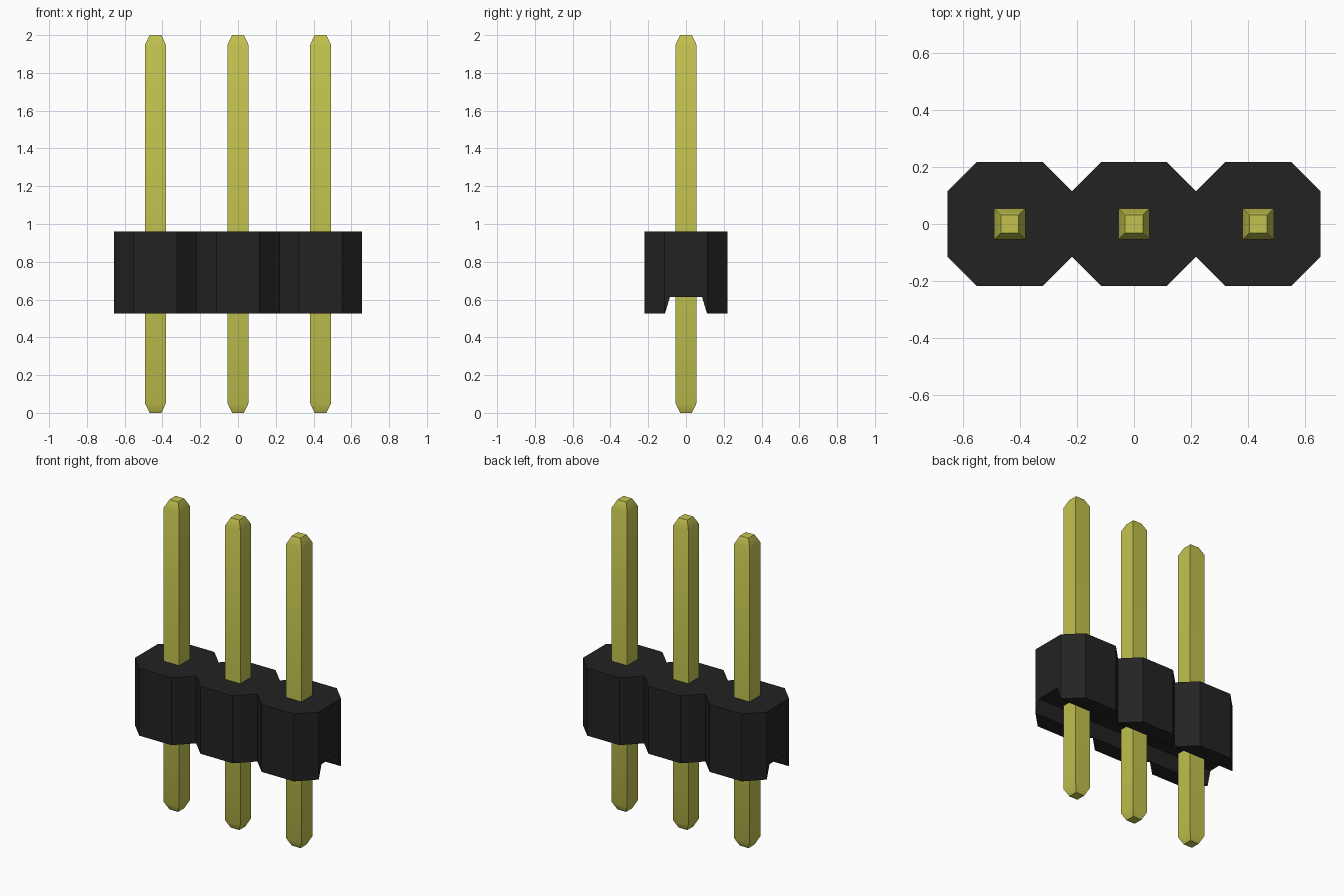
import bpy
import bmesh

if "Cube" in bpy.data.objects:
    bpy.data.objects.remove(bpy.data.objects["Cube"])

PITCH = 0.437
HALF = PITCH / 2          # half width of one housing cell
FLAT = 0.115              # half length of each straight octagon side
Z0, Z1 = 0.525, 0.96      # housing bottom and top


def material(name, rgb):
    m = bpy.data.materials.new(name)
    m.diffuse_color = (*rgb, 1)
    m.use_nodes = True
    m.node_tree.nodes["Principled BSDF"].inputs["Base Color"].default_value = m.diffuse_color
    return m


black = material("black plastic", (0.0165, 0.0165, 0.0165))
gold = material("yellow metal", (0.54, 0.54, 0.078))


def loft(name, rings, mat):
    """Closed solid through a list of matching point rings."""
    bm = bmesh.new()
    loops = [[bm.verts.new(p) for p in r] for r in rings]
    n = len(loops[0])
    for a, b in zip(loops, loops[1:]):
        for i in range(n):
            j = (i + 1) % n
            bm.faces.new((a[i], a[j], b[j], b[i]))
    bm.faces.new(loops[0][::-1])
    bm.faces.new(loops[-1])
    bmesh.ops.recalc_face_normals(bm, faces=bm.faces)
    me = bpy.data.meshes.new(name)
    bm.to_mesh(me)
    bm.free()
    me.materials.append(mat)
    ob = bpy.data.objects.new(name, me)
    bpy.context.collection.objects.link(ob)
    return ob


def activate(ob):
    bpy.ops.object.select_all(action='DESELECT')
    ob.select_set(True)
    bpy.context.view_layer.objects.active = ob


# Housing: three joined octagons in one outline
front = [(-1.5 * PITCH, -FLAT)]
for k in (-1, 0, 1):
    c = k * PITCH
    front += [(c - FLAT, -HALF), (c + FLAT, -HALF), (c + HALF, -FLAT)]
outline = front + [(x, -y) for x, y in reversed(front)]
housing = loft("housing", [[(x, y, z) for x, y in outline] for z in (Z0, Z1)], black)

# Tapered groove along the underside
profile = [(-0.119, 0.5), (0.119, 0.5), (0.085, 0.613), (-0.085, 0.613)]
cutter = loft("groove_cutter", [[(x, y, z) for y, z in profile] for x in (-1, 1)], black)
cutter.hide_render = True
mod = housing.modifiers.new("groove", 'BOOLEAN')
mod.operation = 'DIFFERENCE'
mod.solver = 'EXACT'
mod.object = cutter
activate(housing)
bpy.ops.object.modifier_apply(modifier=mod.name)
bpy.data.objects.remove(cutter)

# Square pins with tapered tips
for k, side in ((-1, "left"), (0, "middle"), (1, "right")):
    rings = [[(k * PITCH + sx * h, sy * h, z)
              for sx, sy in ((-1, -1), (1, -1), (1, 1), (-1, 1))]
             for z, h in ((0, 0.031), (0.05, 0.055), (1.95, 0.055), (2, 0.031))]
    pin = loft("pin_" + side, rings, gold)
    activate(pin)
    bpy.ops.object.shade_smooth_by_angle()
